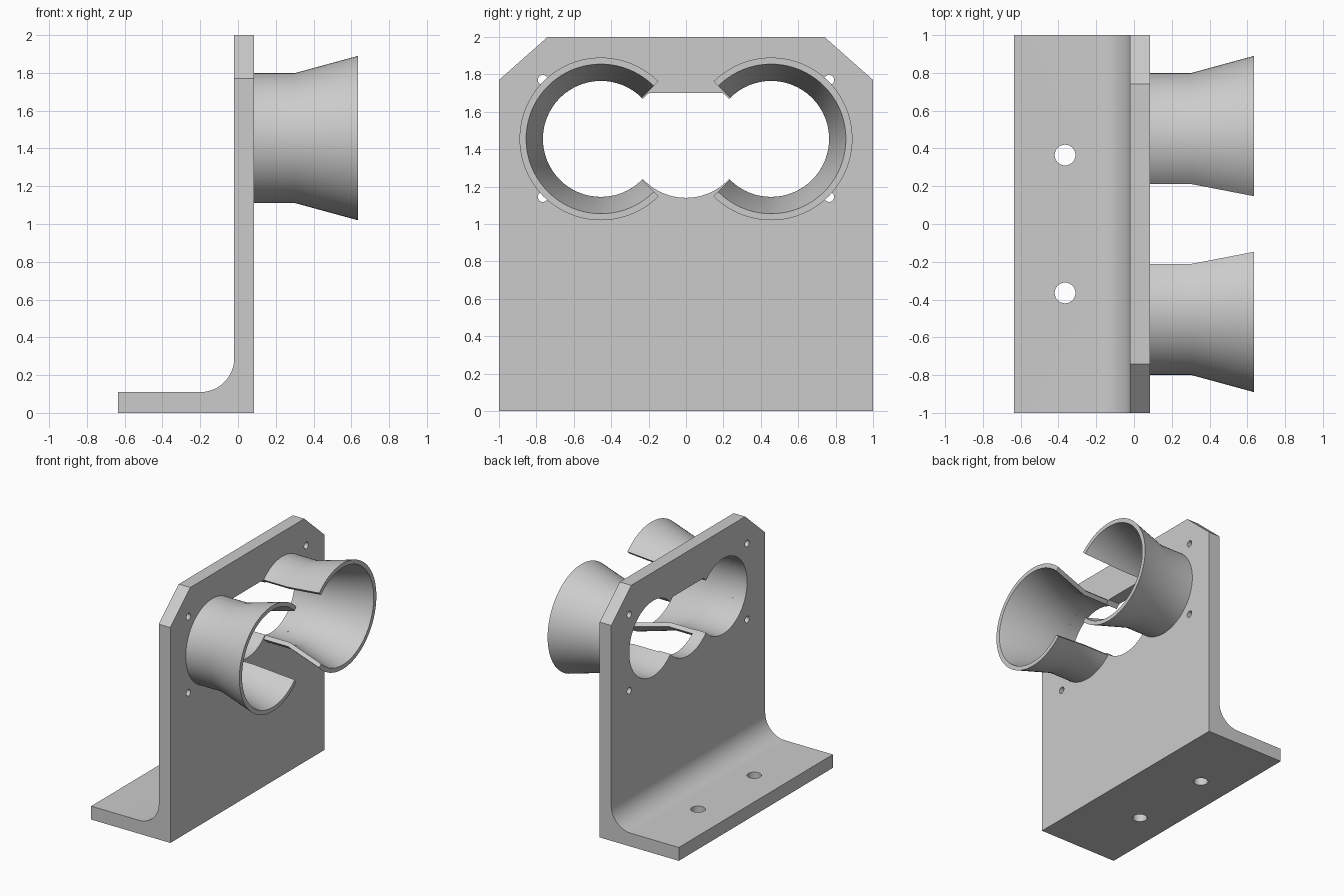
import bpy
import bmesh
from math import sin, cos, pi, radians, asin
from mathutils import Vector

cube = bpy.data.objects.get("Cube")
if cube:
    bpy.data.objects.remove(cube, do_unlink=True)

grey = bpy.data.materials.new("light grey")
grey.use_nodes = True
colour = (0.6, 0.6, 0.6, 1)
grey.diffuse_color = colour
grey.node_tree.nodes["Principled BSDF"].inputs["Base Color"].default_value = colour


def finish(name, bm):
    bmesh.ops.recalc_face_normals(bm, faces=bm.faces)
    mesh = bpy.data.meshes.new(name)
    bm.to_mesh(mesh)
    bm.free()
    mesh.materials.append(grey)
    obj = bpy.data.objects.new(name, mesh)
    bpy.context.collection.objects.link(obj)
    return obj


def prism(name, points, depth):
    """Extrude a closed 3D outline by a vector."""
    bm = bmesh.new()
    face = bm.faces.new([bm.verts.new(p) for p in points])
    out = bmesh.ops.extrude_face_region(bm, geom=[face], use_keep_orig=True)
    verts = [v for v in out["geom"] if isinstance(v, bmesh.types.BMVert)]
    bmesh.ops.translate(bm, verts=verts, vec=Vector(depth))
    return finish(name, bm)


def arc(u, v, r, start, end, steps):
    return [(u + r * cos(start + (end - start) * i / steps),
             v + r * sin(start + (end - start) * i / steps))
            for i in range(steps + 1)]


def circle(u, v, r, steps=64):
    return arc(u, v, r, 0, 2 * pi, steps)[:-1]


def cut(target, cutter):
    mod = target.modifiers.new("cut", 'BOOLEAN')
    mod.operation = 'DIFFERENCE'
    mod.solver = 'EXACT'
    mod.object = cutter
    bpy.context.view_layer.objects.active = target
    bpy.ops.object.modifier_apply(modifier=mod.name)
    bpy.data.objects.remove(cutter, do_unlink=True)


def cut_wall(points):
    cut(bracket, prism("wall_cutter", [(-0.3, y, z) for y, z in points], (0.6, 0, 0)))


def smooth(obj):
    bpy.ops.object.select_all(action='DESELECT')
    obj.select_set(True)
    bpy.context.view_layer.objects.active = obj
    bpy.ops.object.shade_smooth_by_angle(angle=radians(25))


FRONT, BACK, MID_Y, MID_Z = 0.085, -0.02, 0.455, 1.455
BORE, WALL = 0.31, 0.035

# L-shaped bracket with a rounded inside corner
profile = [(-0.635, 0), (FRONT, 0), (FRONT, 2), (BACK, 2)]
profile += arc(-0.2, 0.29, 0.18, 0, -pi / 2, 16) + [(-0.635, 0.11)]
bracket = prism("bracket", [(x, -1, z) for x, z in profile], (0, 2, 0))

# Central opening, flat along its top
rise = asin(0.245 / 0.315)
cut_wall(arc(0, MID_Z, 0.315, pi - rise, 2 * pi + rise, 64))

for s in (-1, 1):
    # Sloped top corner, tube bore, screw holes and base hole
    cut_wall([(s * 0.48, 2.23), (s * 1.26, 1.54), (s * 1.26, 2.23)])
    cut_wall(circle(s * MID_Y, MID_Z, BORE))
    for z in (1.145, 1.77):
        cut_wall(circle(s * 0.765, z, 0.027, 24))
    hole = [(x, y, -0.1) for x, y in circle(-0.365, s * 0.365, 0.055, 32)]
    cut(bracket, prism("base_cutter", hole, (0, 0, 0.3)))
smooth(bracket)

# Flared tubes, open on the sides that face each other
section = [(FRONT, BORE), (0.305, BORE), (0.635, BORE + 0.09),
           (0.635, BORE + 0.09 + WALL), (0.305, BORE + WALL), (FRONT, BORE + WALL)]
for s, name in ((-1, "right_flared_tube"), (1, "left_flared_tube")):
    bm = bmesh.new()
    rings = []
    for ca, sa in arc(0, 0, 1, pi / 4, 7 * pi / 4, 60):
        rings.append([bm.verts.new((x, s * (MID_Y - r * ca), MID_Z + r * sa))
                      for x, r in section])
    n = len(section)
    for a, b in zip(rings, rings[1:]):
        for i in range(n):
            j = (i + 1) % n
            bm.faces.new((a[i], a[j], b[j], b[i]))
    for end in (rings[0], rings[-1]):
        bm.faces.new((end[0], end[1], end[4], end[5]))
        bm.faces.new((end[1], end[2], end[3], end[4]))
    smooth(finish(name, bm))
